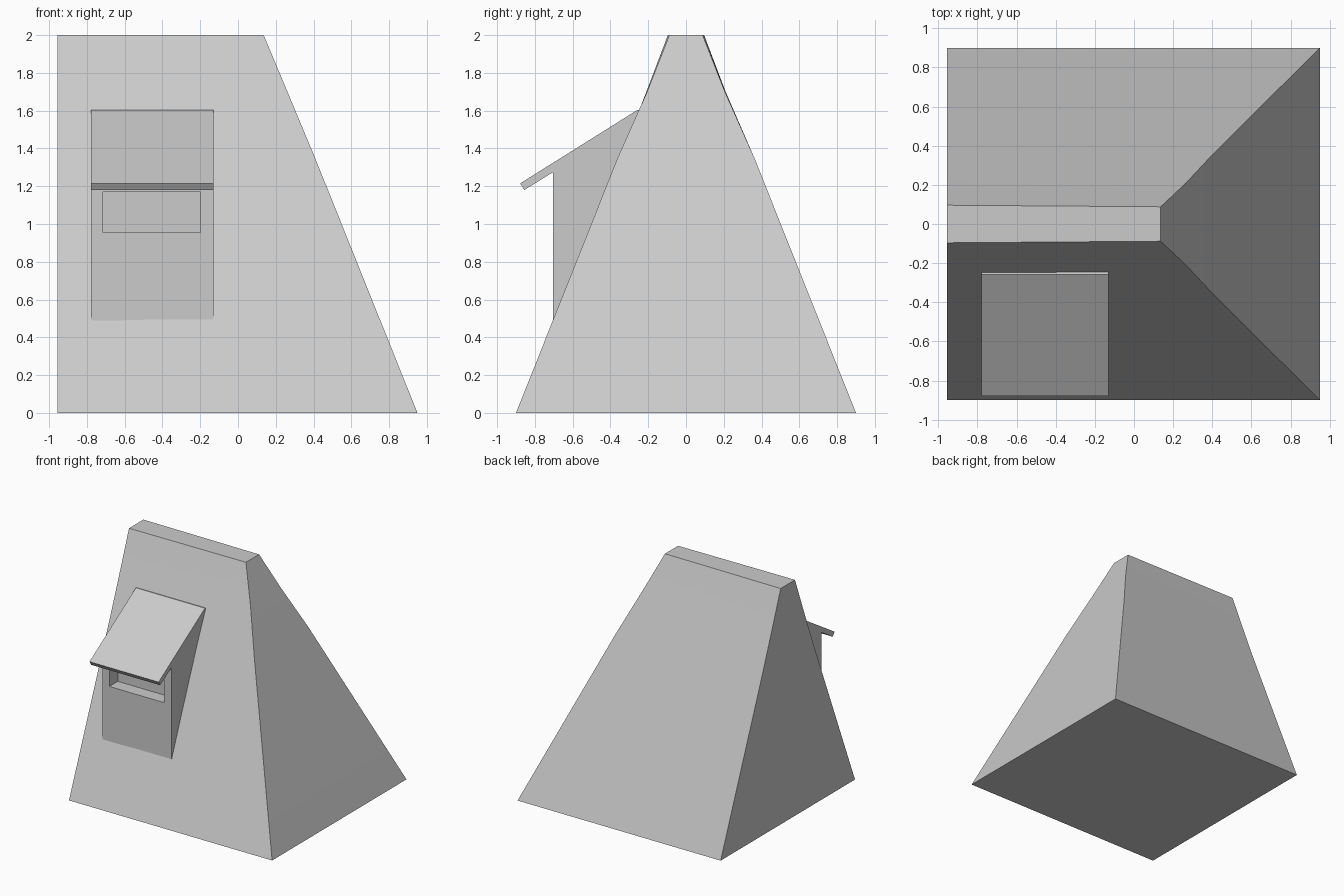
import bpy
import math

if "Cube" in bpy.data.objects:
    bpy.data.objects.remove(bpy.data.objects["Cube"])


def make_object(name, verts, faces):
    mesh = bpy.data.meshes.new(name)
    mesh.from_pydata(verts, [], faces)
    obj = bpy.data.objects.new(name, mesh)
    bpy.context.collection.objects.link(obj)
    return obj


def loft(name, rings):
    """Skin a stack of equal-sized rings and cap both ends."""
    n = len(rings[0])
    faces = [tuple(reversed(range(n)))]
    for r in range(len(rings) - 1):
        for i in range(n):
            a, b = r * n + i, r * n + (i + 1) % n
            faces.append((a, b, b + n, a + n))
    faces.append(tuple(range((len(rings) - 1) * n, len(rings) * n)))
    return make_object(name, [p for ring in rings for p in ring], faces)


# Main roof: upright gable at the left, hip at the right, narrow flat ridge
# each level: height, gable half depth, hip x, hip half depth
LEFT = -0.955
levels = [(0, 0.90, 0.95, 0.90), (1.35, 0.347, 0.408, 0.362),
          (1.7, 0.21, 0.262, 0.206), (2.0, 0.096, 0.136, 0.088)]
roof = loft("hipped_roof", [
    [(LEFT, -yl, z), (xr, -yr, z), (xr, yr, z), (LEFT, yl, z)]
    for z, yl, xr, yr in levels])

# Dormer: side profile with an overhanging lean-to top, extruded along x
profile = [(-0.703, 0.49), (-0.66, 0.49), (-0.235, 1.6), (-0.257, 1.604),
           (-0.878, 1.215), (-0.856, 1.18), (-0.703, 1.275)]
dormer = loft("dormer", [[(x, y, z) for y, z in reversed(profile)]
                         for x in (-0.13, -0.778)])

# Window recess cut into the dormer front
bpy.ops.mesh.primitive_cube_add(size=1, location=(-0.457, -0.70, 1.0625))
cutter = bpy.context.object
cutter.name = "window_cutter"
cutter.scale = (0.515, 0.22, 0.215)
cutter.hide_render = True
cut = dormer.modifiers.new("window", 'BOOLEAN')
cut.operation = 'DIFFERENCE'
cut.solver = 'EXACT'
cut.object = cutter

# Consistent normals, then bake the window cut and remove the cutter
for obj in (roof, dormer):
    bpy.ops.object.select_all(action='DESELECT')
    obj.select_set(True)
    bpy.context.view_layer.objects.active = obj
    bpy.ops.object.mode_set(mode='EDIT')
    bpy.ops.mesh.select_all(action='SELECT')
    bpy.ops.mesh.normals_make_consistent(inside=False)
    bpy.ops.object.mode_set(mode='OBJECT')
    if obj is dormer:
        bpy.ops.object.modifier_apply(modifier="window")
    bpy.ops.object.shade_smooth_by_angle(angle=math.radians(30))
bpy.data.objects.remove(cutter, do_unlink=True)
